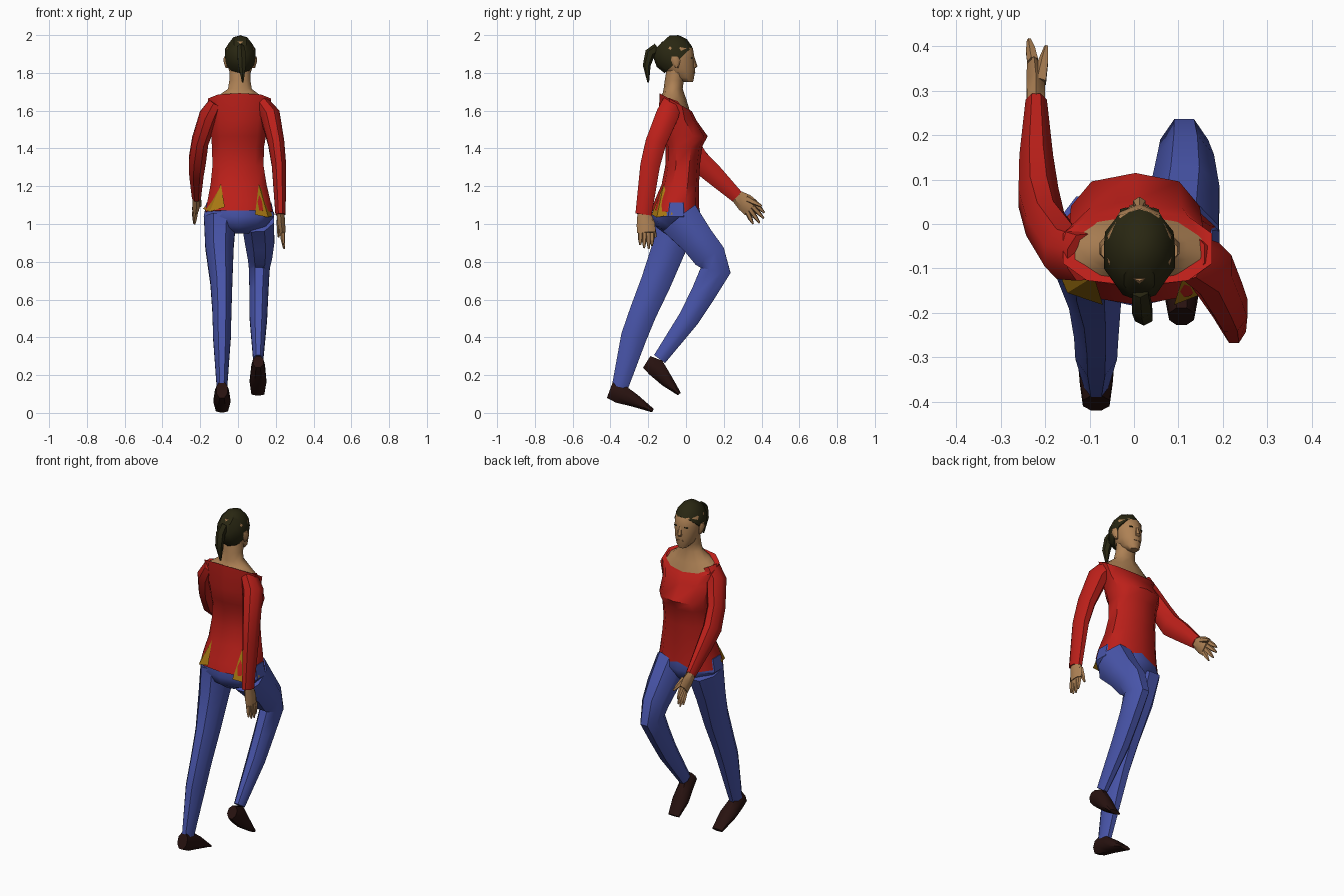
import bpy, bmesh, math
from mathutils import Vector


def mat(name, r, g, b):
    m = bpy.data.materials.new(name)
    m.diffuse_color = (r, g, b, 1)
    return m


RED = mat("red_cloth", 0.5, 0.014, 0.01)
BLUE = mat("blue_cloth", 0.065, 0.09, 0.4)
SKIN = mat("skin", 0.42, 0.22, 0.09)
HAIR = mat("dark_hair", 0.022, 0.02, 0.006)
SHOE = mat("dark_leather", 0.021, 0.006, 0.005)
GOLD = mat("gold_cloth", 0.4, 0.19, 0.006)


def finish(name, bm, material, smooth=45):
    bmesh.ops.recalc_face_normals(bm, faces=bm.faces)
    me = bpy.data.meshes.new(name)
    bm.to_mesh(me)
    bm.free()
    me.materials.append(material)
    ob = bpy.data.objects.new(name, me)
    bpy.context.collection.objects.link(ob)
    bpy.ops.object.select_all(action='DESELECT')
    ob.select_set(True)
    bpy.context.view_layer.objects.active = ob
    if smooth:
        bpy.ops.object.shade_smooth_by_angle(angle=math.radians(smooth))
    return ob


def loft(name, rings, material, n=8, flat=False, power=1.0, smooth=45):
    """Skin rings (x, y, z, rx, ry[, slope]); flat rings stay level, others follow the path."""
    bm = bmesh.new()
    centres = [Vector(r[:3]) for r in rings]
    loops = []
    for i, r in enumerate(rings):
        if flat:
            side, up = Vector((1, 0, 0)), Vector((0, 1, r[5] if len(r) > 5 else 0))
        else:
            t = (centres[min(i + 1, len(rings) - 1)] - centres[max(i - 1, 0)]).normalized()
            side = (Vector((1, 0, 0)) - t * t.x).normalized()
            up = t.cross(side)
        loop = []
        for k in range(n):
            a = 2 * math.pi * (k + 0.5) / n
            c, s = math.cos(a), math.sin(a)
            c = math.copysign(abs(c) ** power, c) / math.cos(math.pi / n) ** power
            s = math.copysign(abs(s) ** power, s) / math.cos(math.pi / n) ** power
            loop.append(bm.verts.new(centres[i] + side * c * r[3] + up * s * r[4]))
        loops.append(loop)
    for a, b in zip(loops, loops[1:]):
        for k in range(n):
            bm.faces.new((a[k], a[(k + 1) % n], b[(k + 1) % n], b[k]))
    bm.faces.new(loops[0])
    bm.faces.new(loops[-1])
    return finish(name, bm, material, smooth)


# Shirt body, hem to sloping neckline
loft("shirt", [
    (0.005, -0.055, 1.06, 0.178, 0.122, -0.1), (0.005, -0.05, 1.12, 0.167, 0.113),
    (0.003, -0.03, 1.21, 0.148, 0.095), (0.0, -0.018, 1.31, 0.135, 0.088),
    (0.0, -0.012, 1.41, 0.138, 0.094), (0.003, -0.008, 1.465, 0.145, 0.118),
    (0.005, -0.045, 1.55, 0.15, 0.095), (0.008, -0.055, 1.645, 0.168, 0.082, -0.56)],
    RED, n=10, flat=True, power=0.8)

# Gold side slits at the back of the hem
for name, pts in (
        ("right_slit", ((0.11, -0.118, 1.21), (0.09, -0.182, 1.05), (0.16, -0.155, 1.035), (0.195, -0.07, 1.05))),
        ("left_slit", ((-0.09, -0.118, 1.21), (-0.07, -0.182, 1.09), (-0.15, -0.155, 1.065), (-0.185, -0.07, 1.08)))):
    bm = bmesh.new()
    v = [bm.verts.new(p) for p in pts]
    bm.faces.new((v[0], v[1], v[2]))
    bm.faces.new((v[0], v[2], v[3]))
    finish(name, bm, GOLD, 0)

# Bare shoulders and neck
loft("neck", [
    (0.008, -0.055, 1.635, 0.155, 0.074, -0.56), (0.008, -0.06, 1.675, 0.11, 0.06, -0.3),
    (0.01, -0.068, 1.715, 0.063, 0.048), (0.01, -0.062, 1.76, 0.056, 0.048),
    (0.01, -0.05, 1.82, 0.056, 0.05)], SKIN, n=10, flat=True)

# Head
loft("head", [
    (0.012, 0.012, 1.752, 0.024, 0.024), (0.012, -0.01, 1.775, 0.045, 0.05),
    (0.012, -0.036, 1.82, 0.062, 0.08), (0.012, -0.052, 1.88, 0.073, 0.092),
    (0.012, -0.056, 1.93, 0.072, 0.088), (0.012, -0.065, 1.965, 0.052, 0.06)],
    SKIN, n=10, flat=True)
loft("nose", [(0.012, 0.036, 1.89, 0.006, 0.006), (0.012, 0.044, 1.835, 0.014, 0.015),
              (0.012, 0.036, 1.822, 0.01, 0.008)], SKIN, n=6, flat=True)
loft("mouth", [(0.012, 0.037, 1.797, 0.022, 0.009), (0.012, 0.037, 1.805, 0.016, 0.011)],
     SKIN, n=6, flat=True)
for name, s in (("left", -1), ("right", 1)):
    loft(name + "_ear", [(0.012 + s * 0.07, -0.05, 1.825, 0.008, 0.008),
                         (0.012 + s * 0.078, -0.055, 1.865, 0.012, 0.022),
                         (0.012 + s * 0.078, -0.06, 1.888, 0.008, 0.015)], SKIN, n=6, flat=True)
    loft(name + "_eye", [(0.012 + s * 0.031, 0.029, 1.876, 0.013, 0.007),
                         (0.012 + s * 0.031, 0.029, 1.882, 0.013, 0.007)], HAIR, n=6, flat=True)

# Hair cap tilted backwards, and ponytail
loft("hair", [
    (0.012, -0.04, 1.868, 0.077, 0.096), (0.012, -0.075, 1.905, 0.08, 0.103),
    (0.012, -0.106, 1.940, 0.06, 0.085), (0.012, -0.126, 1.962, 0.034, 0.05)], HAIR, n=10)
loft("ponytail", [
    (0.014, -0.15, 1.93, 0.018, 0.025), (0.018, -0.19, 1.905, 0.022, 0.024),
    (0.022, -0.208, 1.84, 0.02, 0.018), (0.025, -0.2, 1.75, 0.004, 0.004)], HAIR, n=6)

# Sleeves
loft("right_sleeve", [
    (0.125, -0.075, 1.638, 0.04, 0.052), (0.17, -0.1, 1.575, 0.052, 0.06),
    (0.202, -0.16, 1.43, 0.043, 0.055), (0.217, -0.19, 1.31, 0.038, 0.052),
    (0.225, -0.225, 1.05, 0.027, 0.043)], RED)
loft("left_sleeve", [
    (-0.115, -0.075, 1.638, 0.04, 0.052), (-0.155, -0.065, 1.57, 0.05, 0.06),
    (-0.2, 0.0, 1.44, 0.044, 0.057), (-0.215, 0.06, 1.34, 0.045, 0.06),
    (-0.22, 0.14, 1.268, 0.038, 0.053), (-0.22, 0.27, 1.145, 0.024, 0.035)], RED)

# Hands: flat palm, then tapered fingers and thumb
HANDS = {
    "right": (((0.225, -0.223, 1.06, 0.02, 0.03), (0.23, -0.213, 1.0, 0.02, 0.042),
               (0.236, -0.21, 0.955, 0.015, 0.043)),
              [(0.24, -0.243, 0.888), (0.243, -0.222, 0.872), (0.245, -0.197, 0.868), (0.243, -0.18, 0.885)],
              ((0.222, -0.19, 1.02), (0.215, -0.16, 0.93))),
    "left": (((-0.22, 0.262, 1.152, 0.02, 0.028), (-0.221, 0.31, 1.115, 0.021, 0.042),
              (-0.225, 0.345, 1.085, 0.016, 0.043)),
             [(-0.23, 0.355, 1.0), (-0.234, 0.39, 1.005), (-0.237, 0.412, 1.03), (-0.236, 0.415, 1.06)],
             ((-0.212, 0.32, 1.135), (-0.197, 0.40, 1.095))),
}
for name, (palm, tips, thumb) in HANDS.items():
    loft(name + "_palm", palm, SKIN, n=6)
    base = Vector(palm[-1][:3])
    fan = (Vector(tips[3]) - Vector(tips[0])).normalized()
    for i, tip in enumerate(tips):
        root = base + fan * (i - 1.5) * 0.02
        loft(f"{name}_finger_{i + 1}", [(*root, 0.011, 0.012), (*root.lerp(Vector(tip), 0.55), 0.009, 0.01),
                                        (*tip, 0.004, 0.004)], SKIN, n=5)
    a, b = map(Vector, thumb)
    loft(name + "_thumb", [(*a, 0.014, 0.016), (*a.lerp(b, 0.6), 0.01, 0.011), (*b, 0.004, 0.005)], SKIN, n=5)

# Trousers
loft("trouser_seat", [
    (0.005, -0.05, 1.115, 0.172, 0.108), (0.005, -0.053, 1.04, 0.187, 0.126),
    (0.005, -0.055, 0.985, 0.14, 0.1), (0.01, -0.05, 0.95, 0.06, 0.06)], BLUE, n=10, flat=True)
loft("right_trouser_leg", [
    (0.105, -0.035, 1.03, 0.085, 0.11), (0.115, 0.06, 0.915, 0.077, 0.09),
    (0.116, 0.125, 0.83, 0.064, 0.087), (0.113, 0.157, 0.755, 0.054, 0.08),
    (0.11, 0.09, 0.63, 0.05, 0.065), (0.108, 0.015, 0.5, 0.046, 0.055),
    (0.107, -0.14, 0.285, 0.027, 0.036)], BLUE)
loft("left_trouser_leg", [
    (-0.095, -0.05, 1.03, 0.085, 0.115), (-0.098, -0.088, 0.88, 0.075, 0.09),
    (-0.088, -0.16, 0.69, 0.058, 0.08), (-0.085, -0.228, 0.53, 0.05, 0.072),
    (-0.085, -0.277, 0.4, 0.047, 0.068), (-0.085, -0.353, 0.125, 0.027, 0.042)], BLUE)

# Shoes, heel to toe
loft("left_shoe", [
    (-0.085, -0.403, 0.122, 0.03, 0.046), (-0.085, -0.35, 0.102, 0.037, 0.052),
    (-0.085, -0.27, 0.064, 0.044, 0.034), (-0.085, -0.175, 0.012, 0.032, 0.01)], SHOE)
loft("right_shoe", [
    (0.107, -0.208, 0.27, 0.028, 0.036), (0.107, -0.16, 0.24, 0.036, 0.05),
    (0.106, -0.1, 0.168, 0.044, 0.034), (0.105, -0.035, 0.1, 0.034, 0.01)], SHOE)
